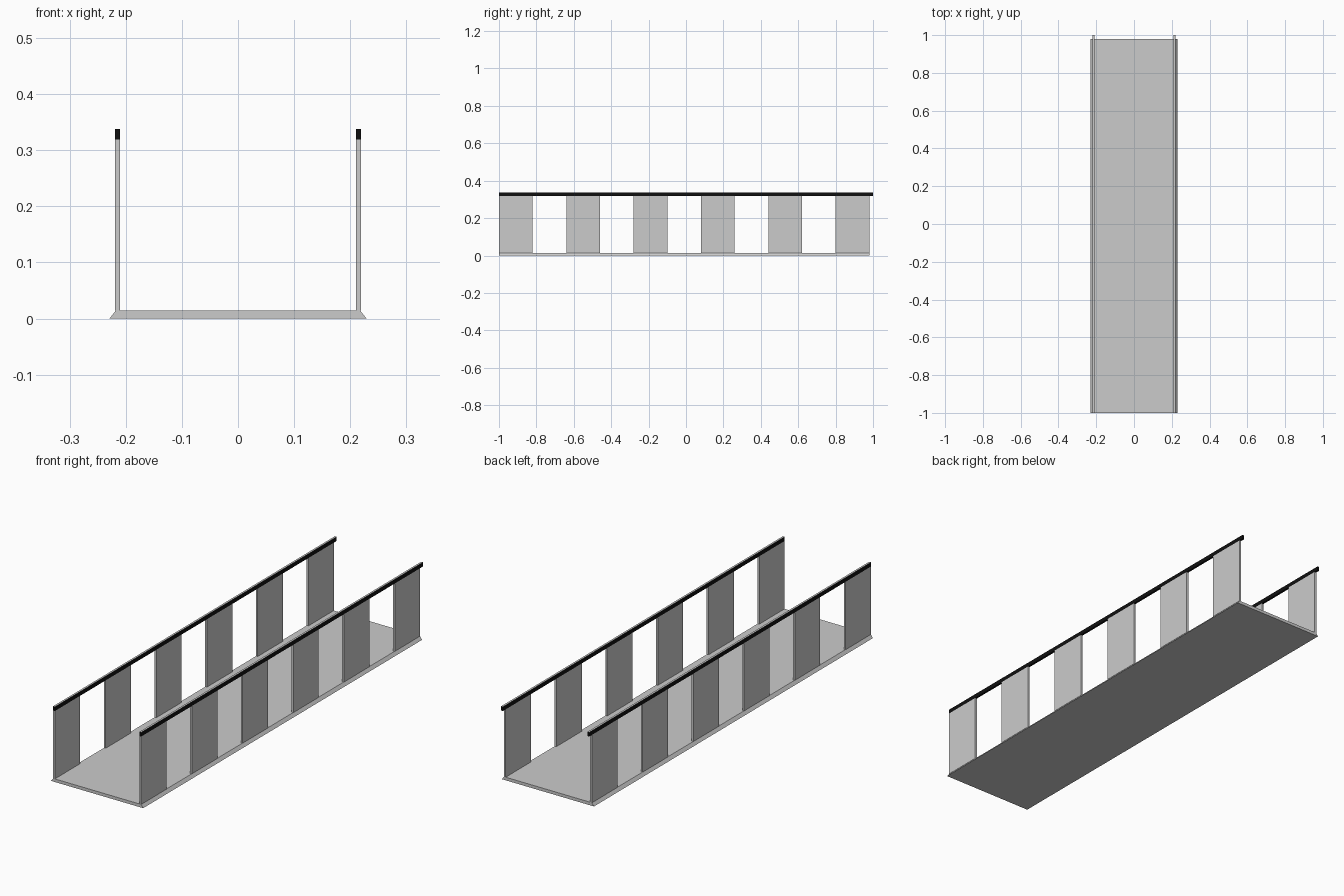
import bpy, bmesh

if "Cube" in bpy.data.objects:
    bpy.data.objects.remove(bpy.data.objects["Cube"])

PANEL_X = (0.210, 0.219)
DECK_Y = (-1.0, 0.98)


def prism(name, profile, y0, y1):
    """Extrude a closed x-z profile along y."""
    bm = bmesh.new()
    face = bm.faces.new([bm.verts.new((x, y0, z)) for x, z in profile])
    ext = bmesh.ops.extrude_face_region(bm, geom=[face])
    verts = [g for g in ext["geom"] if isinstance(g, bmesh.types.BMVert)]
    bmesh.ops.translate(bm, verts=verts, vec=(0, y1 - y0, 0))
    bmesh.ops.recalc_face_normals(bm, faces=bm.faces[:])
    mesh = bpy.data.meshes.new(name)
    bm.to_mesh(mesh)
    bm.free()
    obj = bpy.data.objects.new(name, mesh)
    bpy.context.collection.objects.link(obj)
    return obj


def box_profile(x0, x1, z0, z1):
    return [(x0, z0), (x1, z0), (x1, z1), (x0, z1)]


def mirror_x(obj):
    obj.modifiers.new("Mirror", "MIRROR").use_axis[0] = True


black = bpy.data.materials.new("rail_black")
black.diffuse_color = (0.005, 0.005, 0.005, 1)
black.use_nodes = True
black.node_tree.nodes["Principled BSDF"].inputs["Base Color"].default_value = black.diffuse_color
grey = bpy.data.materials.new("rail_top_grey")
grey.diffuse_color = (0.8, 0.8, 0.8, 1)
grey.use_nodes = True
grey.node_tree.nodes["Principled BSDF"].inputs["Base Color"].default_value = grey.diffuse_color

# Walkway deck with sloping outer edges
prism("deck", [(-0.229, 0), (0.229, 0), (0.218, 0.014), (-0.218, 0.014)], *DECK_Y)

# Evenly spaced side panels, mirrored to both sides
for i in range(6):
    y = DECK_Y[0] + 0.36 * i
    mirror_x(prism(f"side_panel_{i + 1}", box_profile(*PANEL_X, 0.014, 0.319), y, y + 0.18))

# Black handrails with a grey top face
rail = prism("handrail", box_profile(*PANEL_X, 0.319, 0.338), -1.0, 1.0)
rail.data.materials.append(black)
rail.data.materials.append(grey)
for p in rail.data.polygons:
    p.material_index = 1 if p.normal.z > 0.9 else 0
mirror_x(rail)
